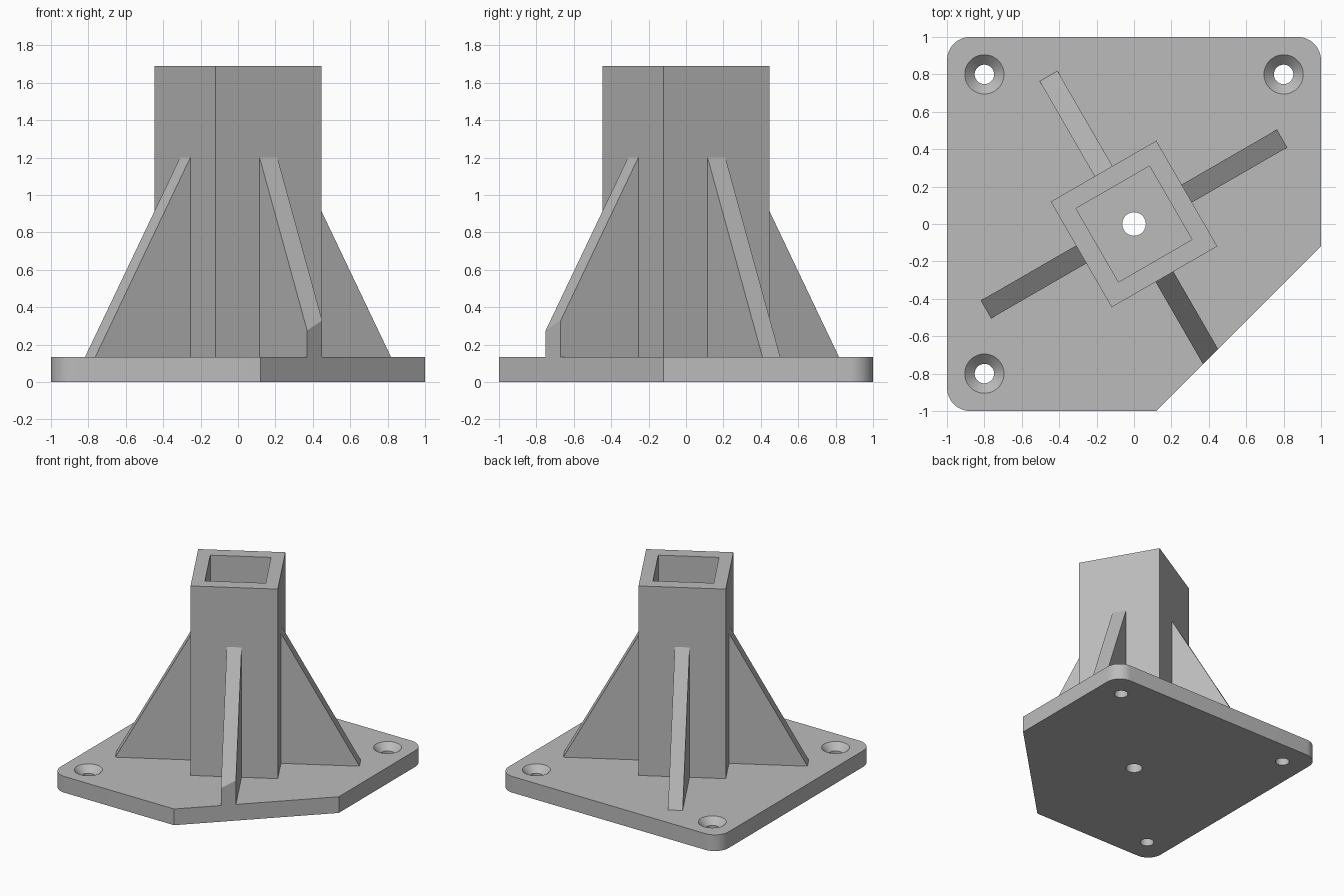
import bpy, bmesh
from math import radians, sin, cos, pi
from mathutils import Matrix, Vector

cube = bpy.data.objects.get("Cube")
if cube:
    bpy.data.objects.remove(cube)

PLATE_H, POST_H, RIB_H = 0.133, 1.69, 1.2
POST_HALF, BORE_HALF, RIB_END, RIB_HALF = 0.326, 0.227, 0.913, 0.055
CUT = 0.12        # where the clipped corner meets the plate edges
TURN = radians(30)

grey = bpy.data.materials.new("plain grey")
grey.use_nodes = True
colour = (0.5, 0.5, 0.5, 1)
grey.diffuse_color = colour
grey.node_tree.nodes["Principled BSDF"].inputs["Base Color"].default_value = colour


def finish(bm, name):
    bmesh.ops.recalc_face_normals(bm, faces=bm.faces)
    mesh = bpy.data.meshes.new(name)
    bm.to_mesh(mesh)
    bm.free()
    mesh.materials.append(grey)
    obj = bpy.data.objects.new(name, mesh)
    bpy.context.collection.objects.link(obj)
    return obj


def extrude(points, offset):
    """Solid prism from a flat outline."""
    bm = bmesh.new()
    face = bm.faces.new([bm.verts.new(p) for p in points])
    new = bmesh.ops.extrude_face_region(bm, geom=[face])["geom"]
    bmesh.ops.translate(bm, vec=offset,
                        verts=[v for v in new if isinstance(v, bmesh.types.BMVert)])
    return bm


def drill(obj, x, y, profile, sides=40):
    """Cut a round hole whose (radius, height) profile runs bottom to top."""
    bm = bmesh.new()
    rings = [[bm.verts.new((x + r * cos(2 * pi * i / sides),
                            y + r * sin(2 * pi * i / sides), z))
              for i in range(sides)] for r, z in profile]
    for low, high in zip(rings, rings[1:]):
        for i in range(sides):
            j = (i + 1) % sides
            bm.faces.new((low[i], low[j], high[j], high[i]))
    bm.faces.new(rings[0])
    bm.faces.new(rings[-1])
    cutter = finish(bm, "hole_cutter")
    cutter.hide_render = True
    mod = obj.modifiers.new("hole", "BOOLEAN")
    mod.operation, mod.solver, mod.object = "DIFFERENCE", "EXACT", cutter
    bpy.context.view_layer.objects.active = obj
    bpy.ops.object.modifier_apply(modifier=mod.name)
    bpy.data.objects.remove(cutter)


# Base plate: three rounded corners and one clipped corner
R = 0.125
outline = [(CUT, -1, 0), (1, -CUT, 0)]
for sx, sy, start in ((1, 1, 0), (-1, 1, 90), (-1, -1, 180)):
    for i in range(13):
        a = radians(start + 90 * i / 12)
        outline.append((sx * (1 - R) + R * cos(a), sy * (1 - R) + R * sin(a), 0))
plate = finish(extrude(outline, (0, 0, PLATE_H)), "base_plate")

# Countersunk screw holes and the central drain hole
countersink = [(0.052, -0.1), (0.052, PLATE_H - 0.053),
               (0.105, PLATE_H), (0.105, PLATE_H + 0.1)]
for x, y in ((0.8, 0.8), (-0.8, 0.8), (-0.8, -0.8)):
    drill(plate, x, y, countersink)
drill(plate, 0, 0, [(0.063, -0.1), (0.063, PLATE_H + 0.1)])
for o in bpy.context.selected_objects:
    o.select_set(False)
plate.select_set(True)
bpy.context.view_layer.objects.active = plate
bpy.ops.object.shade_smooth_by_angle(angle=radians(30))

# Hollow square post
bm = bmesh.new()
corners = [(1, 1), (-1, 1), (-1, -1), (1, -1)]
rings = [[bm.verts.new((h * x, h * y, z)) for x, y in corners]
         for h, z in ((POST_HALF, PLATE_H), (POST_HALF, POST_H),
                      (BORE_HALF, POST_H), (BORE_HALF, PLATE_H))]
for k in range(4):
    a, b = rings[k], rings[(k + 1) % 4]
    for i in range(4):
        j = (i + 1) % 4
        bm.faces.new((a[i], a[j], b[j], b[i]))
bm.transform(Matrix.Rotation(TURN, 4, "Z"))
finish(bm, "square_post")

# Four triangular ribs, trimmed along the clipped corner of the plate
for n, side in enumerate(("left", "back", "right", "front")):
    triangle = [(POST_HALF, -RIB_HALF, PLATE_H), (RIB_END, -RIB_HALF, PLATE_H),
                (POST_HALF, -RIB_HALF, RIB_H)]
    bm = extrude(triangle, (0, 2 * RIB_HALF, 0))
    bm.transform(Matrix.Rotation(TURN + n * pi / 2, 4, "Z"))
    cut = bmesh.ops.bisect_plane(
        bm, geom=bm.verts[:] + bm.edges[:] + bm.faces[:],
        plane_co=Vector((CUT, -1, 0)), plane_no=Vector((1, -1, 0)), clear_outer=True)
    edges = [e for e in cut["geom_cut"] if isinstance(e, bmesh.types.BMEdge)]
    if edges:
        bmesh.ops.holes_fill(bm, edges=edges)
    finish(bm, side + "_rib")
